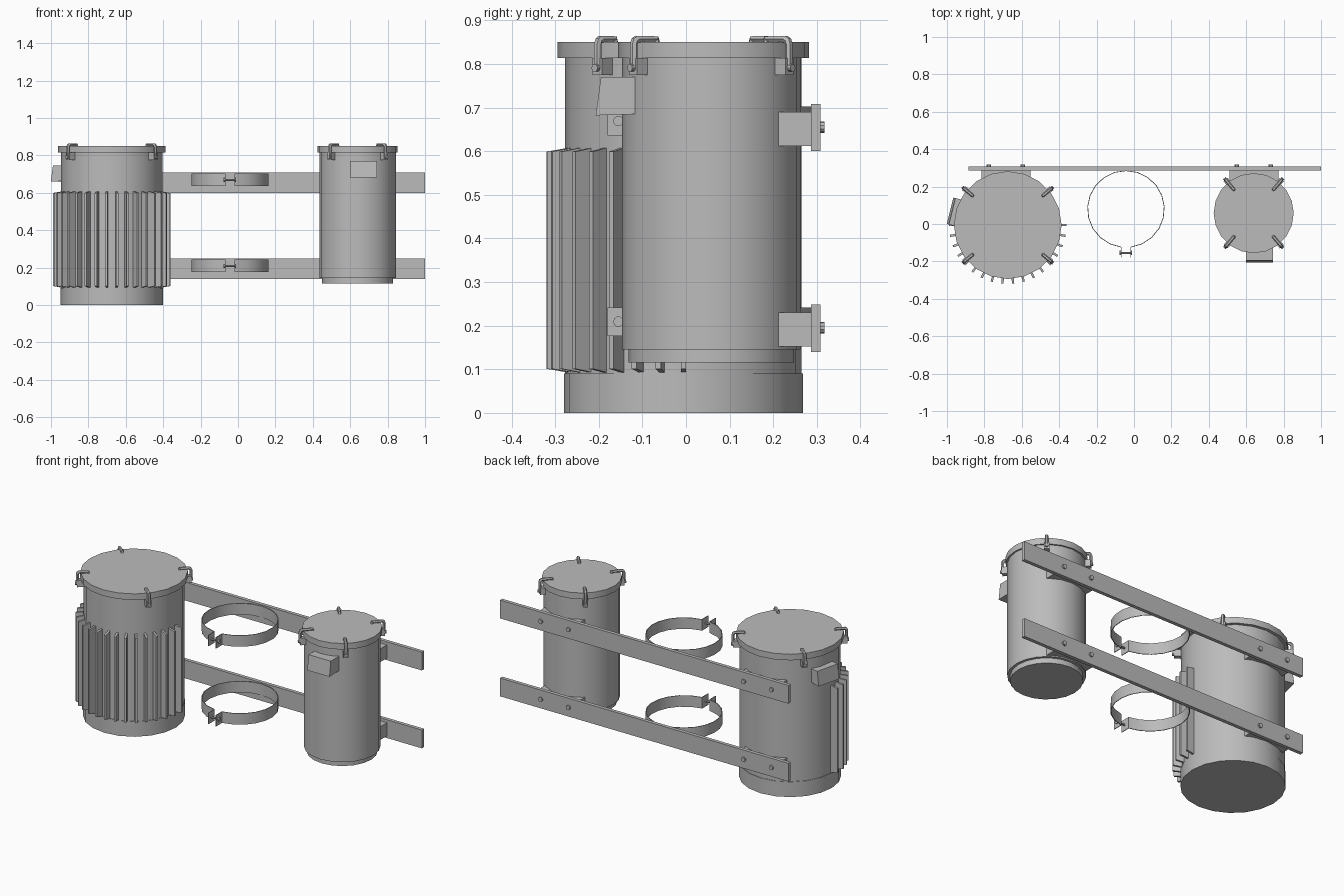
import bpy, bmesh
from math import cos, sin, pi, radians
from mathutils import Matrix, Vector

cube = bpy.data.objects.get("Cube")
if cube:
    bpy.data.objects.remove(cube, do_unlink=True)

GREY = (0.5, 0.5, 0.5, 1)
metal = bpy.data.materials.new("grey metal")
metal.use_nodes = True
metal.diffuse_color = GREY
metal.node_tree.nodes["Principled BSDF"].inputs["Base Color"].default_value = GREY

SIDES = 20


def add(name, bm, loc=(0, 0, 0), turn=0, smooth=False):
    """Turn a bmesh into an object, rotated about z and moved."""
    bmesh.ops.recalc_face_normals(bm, faces=bm.faces)
    mesh = bpy.data.meshes.new(name)
    bm.to_mesh(mesh)
    bm.free()
    mesh.materials.append(metal)
    mesh.transform(Matrix.Translation(loc) @ Matrix.Rotation(turn, 4, 'Z'))
    ob = bpy.data.objects.new(name, mesh)
    bpy.context.collection.objects.link(ob)
    if smooth:
        bpy.ops.object.select_all(action='DESELECT')
        ob.select_set(True)
        bpy.context.view_layer.objects.active = ob
        bpy.ops.object.shade_smooth_by_angle(angle=radians(30))
    return ob


def box(name, lo, hi, loc=(0, 0, 0), turn=0):
    bm = bmesh.new()
    bmesh.ops.create_cube(bm, size=1)
    lo, hi = Vector(lo), Vector(hi)
    for v in bm.verts:
        v.co = Vector([lo[i] + (hi[i] - lo[i]) * (v.co[i] + 0.5) for i in range(3)])
    return add(name, bm, loc, turn)


def lathe(name, profile, loc):
    """Closed solid from (radius, z) points, bottom to top."""
    bm = bmesh.new()
    rings = [[bm.verts.new((r * cos(2 * pi * i / SIDES), r * sin(2 * pi * i / SIDES), z))
              for i in range(SIDES)] for r, z in profile]
    for a, b in zip(rings, rings[1:]):
        for i in range(SIDES):
            j = (i + 1) % SIDES
            bm.faces.new((a[i], a[j], b[j], b[i]))
    bm.faces.new(rings[0])
    bm.faces.new(rings[-1])
    return add(name, bm, loc, smooth=True)


def extrude_profile(name, points, width, loc, turn):
    """Profile in local x-z, extruded symmetrically along local y."""
    bm = bmesh.new()
    face = bm.faces.new([bm.verts.new((x, -width / 2, z)) for x, z in points])
    ext = bmesh.ops.extrude_face_region(bm, geom=[face])
    moved = [g for g in ext["geom"] if isinstance(g, bmesh.types.BMVert)]
    bmesh.ops.translate(bm, verts=moved, vec=(0, width, 0))
    return add(name, bm, loc, turn)


def bolt(name, loc, axis, radius, length, sides=10):
    bm = bmesh.new()
    rot = Matrix.Rotation(pi / 2, 4, 'Y' if axis == 'X' else 'X')
    bmesh.ops.create_cone(bm, cap_ends=True, segments=sides, radius1=radius,
                          radius2=radius, depth=length, matrix=rot)
    return bm if loc is None else add(name, bm, loc, smooth=True)


def rod(name, points, radius, loc, turn):
    """Bent round bar through the given (x, z) points."""
    data = bpy.data.curves.new(name, 'CURVE')
    data.dimensions = '3D'
    data.bevel_depth = radius
    data.bevel_resolution = 1
    data.use_fill_caps = True
    spline = data.splines.new('POLY')
    spline.points.add(len(points) - 1)
    for p, (x, z) in zip(spline.points, points):
        p.co = (x, 0, z, 1)
    helper = bpy.data.objects.new(name + "_path", data)
    bpy.context.collection.objects.link(helper)
    mesh = bpy.data.meshes.new_from_object(
        helper.evaluated_get(bpy.context.evaluated_depsgraph_get()))
    bpy.data.objects.remove(helper, do_unlink=True)
    bm = bmesh.new()
    bm.from_mesh(mesh)
    bpy.data.meshes.remove(mesh)
    return add(name, bm, loc, turn, smooth=True)


def lid_clips(prefix, loc, body_r, clip_r, reach, angle):
    """Four bent clamps that hold a lid down."""
    path = [(clip_r - reach, 0.845), (clip_r - reach + 0.003, 0.857),
            (clip_r - 0.018, 0.857), (clip_r - 0.011, 0.853),
            (clip_r - 0.008, 0.845), (clip_r - 0.008, 0.79)]
    for k, a in enumerate((angle, pi - angle, pi + angle, -angle)):
        rod(f"{prefix}_clip_{k}", path, 0.009, loc, a)
        box(f"{prefix}_clip_foot_{k}", (body_r - 0.012, -0.014, 0.774),
            (clip_r - 0.006, 0.014, 0.814), loc, a)
        bm = bolt("", None, 'X', 0.009, 0.012)
        bmesh.ops.translate(bm, verts=bm.verts, vec=(clip_r - 0.002, 0, 0.791))
        add(f"{prefix}_clip_bolt_{k}", bm, loc, a)


def junction_box(name, loc, inner, outer, z0, z1, turn):
    """Small terminal box with a sloping outer face."""
    extrude_profile(name, [(inner, z0 + 0.003), (outer, z0), (outer - 0.012, z1), (inner, z1)],
                    0.145, loc, turn)


# Large tank
big = (-0.675, -0.006, 0)
lathe("large_tank_body", [(0.274, 0), (0.274, 0.09), (0.271, 0.09), (0.271, 0.82)], big)
lathe("large_tank_lid", [(0.288, 0.814), (0.288, 0.85)], big)
lid_clips("large_tank", big, 0.271, 0.313, 0.068, radians(40))
junction_box("large_tank_terminal_box", big, 0.24, 0.318, 0.66, 0.745, radians(166))

# Cooling fins around the front half
FINS = 18
for i in range(FINS):
    extrude_profile(f"cooling_fin_{i}", [(0.262, 0.092), (0.314, 0.101), (0.314, 0.599), (0.262, 0.608)],
                    0.012, big, -pi * i / (FINS - 1))

# Small tank
small = (0.64, 0.058, 0)
lathe("small_tank_body", [(0.19, 0.115), (0.19, 0.145), (0.205, 0.145), (0.205, 0.82)], small)
lathe("small_tank_lid", [(0.214, 0.814), (0.214, 0.85)], small)
lid_clips("small_tank", small, 0.205, 0.24, 0.076, radians(50))
junction_box("small_tank_terminal_box", (0.67, 0.058, 0), 0.17, 0.265, 0.682, 0.77, -pi / 2)


def clamp_band(name, z):
    """Open thin band with two ears and a bolt across the gap."""
    cx, cy, r, h, t = -0.043, 0.08, 0.207, 0.066, 0.004
    gap = radians(7.5)
    bm = bmesh.new()
    rows = []
    for i in range(SIDES + 1):
        a = -pi / 2 + gap + (2 * pi - 2 * gap) * i / SIDES
        rows.append([bm.verts.new((q * cos(a), q * sin(a), zz))
                     for q, zz in ((r, 0), (r, h), (r - t, h), (r - t, 0))])
    for a, b in zip(rows, rows[1:]):
        for i in range(4):
            j = (i + 1) % 4
            bm.faces.new((a[i], a[j], b[j], b[i]))
    bm.faces.new(rows[0])
    bm.faces.new(rows[-1])
    add(name, bm, (cx, cy, z), smooth=True)
    for side, s in (("left", 1), ("right", -1)):
        x = s * 0.025
        box(f"{name}_{side}_ear", (x - 0.002, -0.26, 0), (x + 0.002, -0.203, h), (cx, cy, z))
        bolt(f"{name}_{side}_nut", (cx + s * 0.03, cy - 0.235, z + h / 2), 'X', 0.012, 0.007)
    bolt(f"{name}_bolt", (cx, cy - 0.235, z + h / 2), 'X', 0.006, 0.06)


# Mounting rails with stand-off blocks, bolts and clamp bands
for level, z in (("upper", 0.6), ("lower", 0.14)):
    box(f"{level}_rail", (-0.885, 0.287, z), (1.0, 0.308, z + 0.108))
    for tank, x in (("large_tank", -0.685), ("small_tank", 0.641)):
        box(f"{level}_{tank}_standoff", (x - 0.131, 0.18, z + 0.012), (x + 0.131, 0.288, z + 0.09))
        for k, s in enumerate((-1, 1)):
            bolt(f"{level}_{tank}_bolt_{k}", (x + s * 0.091, 0.312, z + 0.055), 'Y', 0.013, 0.011)
    clamp_band(f"{level}_clamp_band", z + 0.036)
